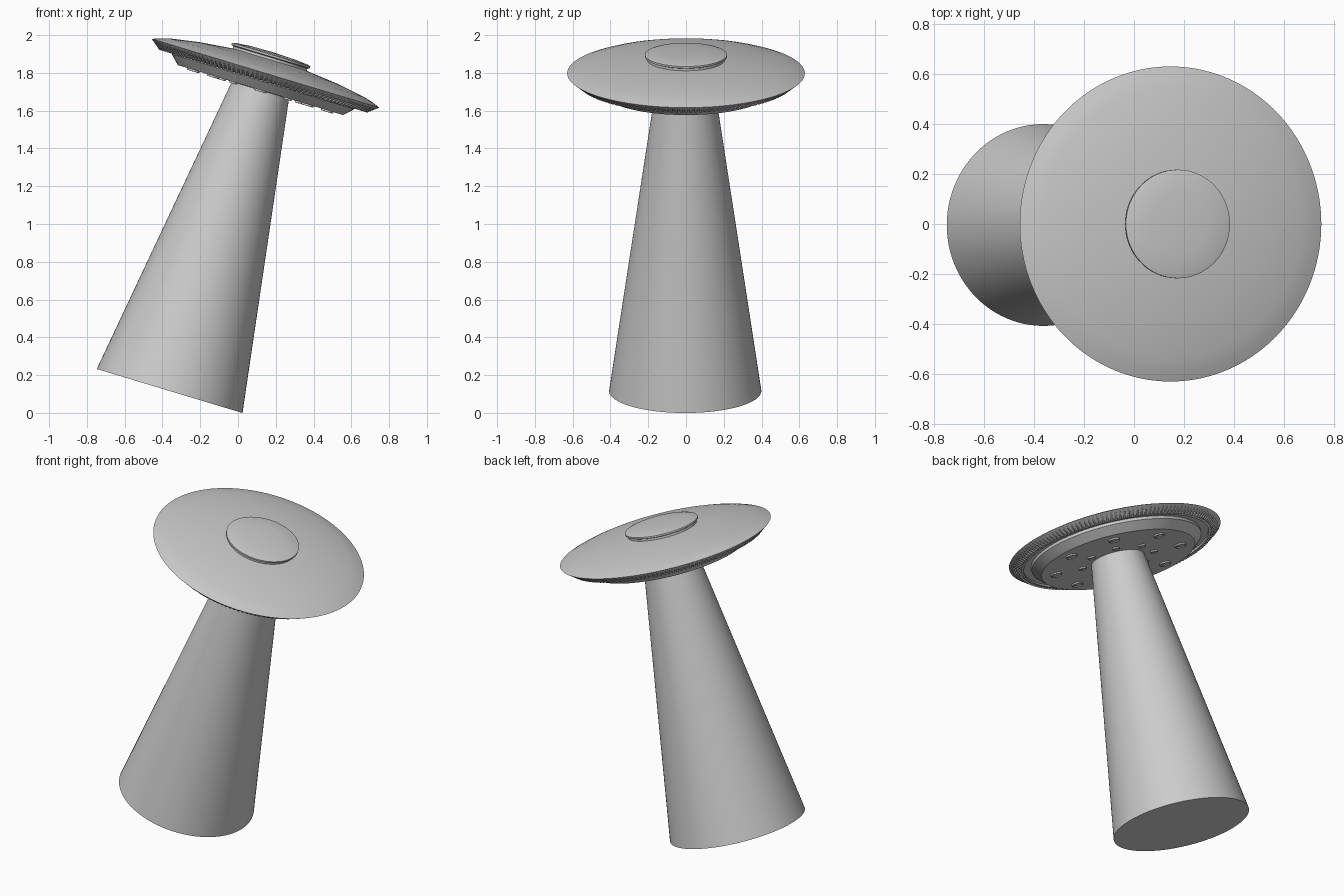
import bpy, bmesh, math
from mathutils import Matrix, Vector

if "Cube" in bpy.data.objects:
    bpy.data.objects.remove(bpy.data.objects["Cube"])

# Whole craft leans toward +x; local z runs along the beam axis
TILT = (Matrix.Translation((-0.362, 0, 0.116))
        @ Matrix.Rotation(math.radians(16.8), 4, 'Y'))


def finish(name, bm, angle=25):
    bmesh.ops.recalc_face_normals(bm, faces=bm.faces)
    me = bpy.data.meshes.new(name)
    bm.to_mesh(me)
    bm.free()
    ob = bpy.data.objects.new(name, me)
    bpy.context.collection.objects.link(ob)
    ob.matrix_world = TILT
    bpy.ops.object.select_all(action='DESELECT')
    ob.select_set(True)
    bpy.context.view_layer.objects.active = ob
    bpy.ops.object.shade_smooth_by_angle(angle=math.radians(angle))
    return ob


def lathe(bm, profile, n, centre=(0, 0)):
    """Revolve (radius, height) points around a vertical axis."""
    rings = []
    for r, h in profile:
        if r == 0:
            rings.append([bm.verts.new((*centre, h))])
        else:
            rings.append([bm.verts.new((centre[0] + r * math.cos(math.tau * i / n),
                                        centre[1] + r * math.sin(math.tau * i / n), h))
                          for i in range(n)])
    for a, b in zip(rings, rings[1:]):
        for i in range(n):
            j = (i + 1) % n
            if len(a) == 1:
                bm.faces.new((a[0], b[i], b[j]))
            elif len(b) == 1:
                bm.faces.new((a[i], a[j], b[0]))
            else:
                bm.faces.new((a[i], a[j], b[j], b[i]))


def part(name, profile, n=96, centre=(0, 0)):
    bm = bmesh.new()
    lathe(bm, profile, n, centre)
    return finish(name, bm)


# Light beam: tapered solid cone
part("light_beam", [(0, 0), (0.403, 0), (0.325, 0.53), (0.158, 1.663), (0, 1.67)],
     centre=(0, -0.004))

# Saucer hull: shallow cone on top, bevelled rim, groove on the underside
part("saucer_hull", [(0, 1.838), (0.20, 1.833), (0.38, 1.814), (0.54, 1.787),
                     (0.59, 1.772), (0.629, 1.757), (0.618, 1.748), (0.568, 1.720),
                     (0.55, 1.716), (0.55, 1.728), (0.50, 1.728), (0, 1.728)], 128)

# Belly plate under the hull
part("belly_plate", [(0, 1.73), (0.505, 1.73), (0.505, 1.711), (0.457, 1.664), (0, 1.664)])

# Low cockpit cap with a thin lip
part("cockpit_cap", [(0, 1.82), (0.205, 1.82), (0.205, 1.845), (0.217, 1.850),
                     (0.217, 1.860), (0.20, 1.865), (0.12, 1.872), (0, 1.875)], 64)

# Ribs around the bevelled rim
bm = bmesh.new()
RIBS = 144
section = [(0.629, 1.757), (0.575, 1.713), (0.562, 1.722), (0.61, 1.762)]
half = math.tau / RIBS * 0.27
for k in range(RIBS):
    a = math.tau * k / RIBS
    sides = [[bm.verts.new((r * math.cos(a + s), r * math.sin(a + s), h))
              for r, h in section] for s in (-half, half)]
    for i in range(4):
        j = (i + 1) % 4
        bm.faces.new((sides[0][i], sides[0][j], sides[1][j], sides[1][i]))
    bm.faces.new(sides[0])
    bm.faces.new(sides[1][::-1])
finish("rim_ribs", bm)

# Two rings of lamps on the belly: raised collar with a domed lens
for name, ring, size in (("outer_lamps", 0.37, 0.034), ("inner_lamps", 0.213, 0.022)):
    bm = bmesh.new()
    for k in range(8):
        a = math.tau * k / 8
        lathe(bm, [(size, 1.668), (size, 1.656), (size * 0.8, 1.655), (size * 0.76, 1.661),
                   (size * 0.45, 1.657), (0, 1.655)], 24,
              (ring * math.cos(a), ring * math.sin(a)))
    finish(name, bm)
